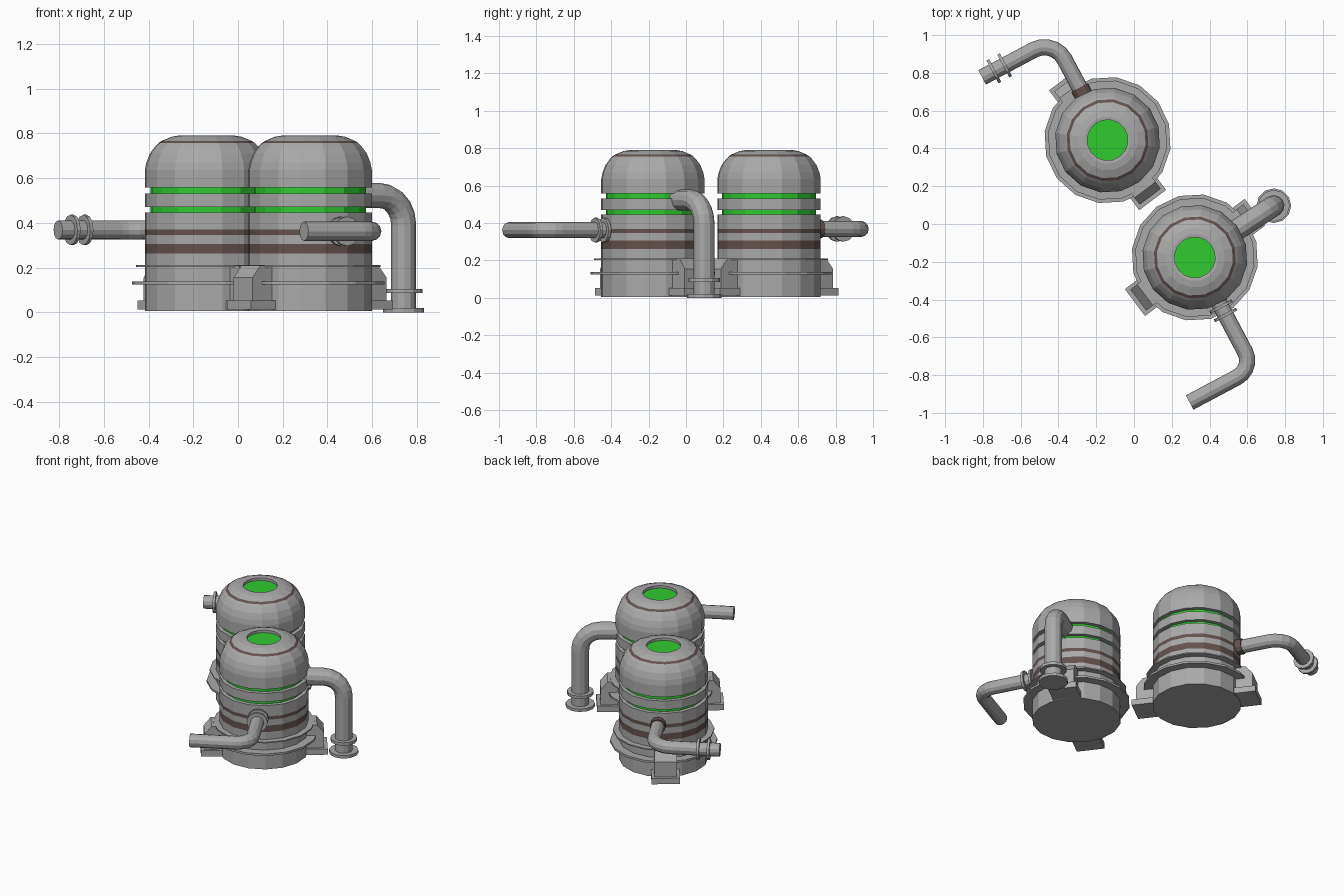
import bpy, bmesh
from math import cos, sin, pi, radians
from mathutils import Vector, Matrix

if "Cube" in bpy.data.objects:
    bpy.data.objects.remove(bpy.data.objects["Cube"])


def material(name, col):
    m = bpy.data.materials.new(name)
    m.diffuse_color = (*col, 1)
    m.use_nodes = True
    m.node_tree.nodes["Principled BSDF"].inputs["Base Color"].default_value = m.diffuse_color
    return m


GREY = material("grey_metal", (0.4, 0.4, 0.4))
GREEN = material("green_glow", (0.03, 0.6, 0.03))
BROWN = material("brown_band", (0.13, 0.085, 0.075))
SIDES = 16


def finish(name, bm, mats=(GREY,)):
    bmesh.ops.recalc_face_normals(bm, faces=bm.faces[:])
    me = bpy.data.meshes.new(name)
    bm.to_mesh(me)
    bm.free()
    for m in mats:
        me.materials.append(m)
    ob = bpy.data.objects.new(name, me)
    bpy.context.collection.objects.link(ob)
    return ob


def lathe(name, profile, loc, turn):
    """profile: (radius, z, material of the strip above this point)"""
    bm = bmesh.new()
    rings = [[bm.verts.new((r * cos(turn + 2 * pi * i / SIDES),
                            r * sin(turn + 2 * pi * i / SIDES), z))
              for i in range(SIDES)] for r, z, _ in profile]
    for k in range(len(rings) - 1):
        a, b = rings[k], rings[k + 1]
        for i in range(SIDES):
            j = (i + 1) % SIDES
            bm.faces.new((a[i], a[j], b[j], b[i])).material_index = profile[k][2]
    bm.faces.new(rings[0][::-1])
    bm.faces.new(rings[-1]).material_index = profile[-1][2]
    ob = finish(name, bm, (GREY, GREEN, BROWN))
    ob.location = loc
    return ob


def disc(name, centre, axis, r, thick, mat=GREY, sides=12):
    bm = bmesh.new()
    rot = Vector(axis).to_track_quat('Z', 'Y').to_matrix().to_4x4()
    bmesh.ops.create_cone(bm, cap_ends=True, segments=sides, radius1=r, radius2=r,
                          depth=thick, matrix=Matrix.Translation(centre) @ rot)
    return finish(name, bm, (mat,))


def pipe(name, start, corner, end, r, fillet):
    """round tube through one rounded corner"""
    a = corner + (start - corner).normalized() * fillet
    b = corner + (end - corner).normalized() * fillet
    n = 5
    pts = [start]
    centre = a + b - corner
    for i in range(n + 1):
        t = i / n * pi / 2
        pts.append(centre + (a - centre) * cos(t) + (b - centre) * sin(t))
    pts.append(end)
    cu = bpy.data.curves.new(name, 'CURVE')
    cu.dimensions = '3D'
    cu.bevel_depth = r
    cu.bevel_resolution = 4
    cu.use_fill_caps = True
    sp = cu.splines.new('POLY')
    sp.points.add(len(pts) - 1)
    for p, q in zip(sp.points, pts):
        p.co = (*q, 1)
    sp.use_smooth = False
    cu.materials.append(GREY)
    ob = bpy.data.objects.new(name, cu)
    bpy.context.collection.objects.link(ob)
    bpy.ops.object.select_all(action='DESELECT')
    ob.select_set(True)
    bpy.context.view_layer.objects.active = ob
    bpy.ops.object.convert(target='MESH')


def extrude_side(name, outline, width, loc, angle):
    """side outline (radial, z) given a width, then turned about the tank axis"""
    bm = bmesh.new()
    f = bm.faces.new([bm.verts.new((x, -width / 2, z)) for x, z in outline])
    g = bmesh.ops.extrude_face_region(bm, geom=[f])["geom"]
    bmesh.ops.translate(bm, vec=(0, width, 0),
                        verts=[v for v in g if isinstance(v, bmesh.types.BMVert)])
    ob = finish(name, bm)
    ob.location = loc
    ob.rotation_euler.z = angle


R = 0.279
TANK = [(R, 0.005, 0), (R, 0.262, 2), (R, 0.306, 0), (R, 0.346, 2), (R, 0.369, 0),
        (R, 0.445, 0), (0.253, 0.445, 1), (0.253, 0.47, 0), (R, 0.47, 0),
        (R, 0.53, 0), (0.253, 0.53, 1), (0.253, 0.557, 0), (R, 0.557, 0),
        (R, 0.635, 0), (0.272, 0.67, 0), (0.256, 0.71, 0), (0.232, 0.742, 0),
        (0.218, 0.756, 2), (0.203, 0.766, 0), (0.16, 0.784, 0), (0.125, 0.79, 0),
        (0.108, 0.788, 0), (0.108, 0.77, 1)]


def tank(tag, loc, foot_angle):
    # body with dome, grooves and top window
    lathe("tank_body_" + tag, TANK, loc, foot_angle)
    # base flanges
    for k, (r, z0, z1) in enumerate(((0.336, 0.124, 0.138), (0.318, 0.203, 0.211))):
        lathe(f"base_flange_{k}_{tag}", [(r, z0, 0), (r, z1, 0)], loc, foot_angle)
    # two opposite feet, block plus slab
    for k in range(2):
        ang = foot_angle + k * pi
        extrude_side(f"foot_block_{k}_{tag}",
                     [(0.24, 0.02), (0.375, 0.02), (0.375, 0.155), (0.33, 0.21), (0.24, 0.21)],
                     0.14, loc, ang)
        extrude_side(f"foot_slab_{k}_{tag}",
                     [(0.24, 0.012), (0.397, 0.012), (0.397, 0.052), (0.24, 0.052)],
                     0.178, loc, ang)


A = Vector((-0.14, 0.444, 0))
B = Vector((0.322, -0.177, 0))
tank("back", A, radians(127))
tank("front", B, radians(37))

# back tank side pipe with brown collar and end rings
out = Vector((-0.47, 0.883, 0))
side = Vector((-0.883, -0.47, 0))
z = Vector((0, 0, 0.368))
corner = A + out * 0.605 + z
pipe("back_pipe", A + out * 0.22 + z, corner, corner + side * 0.43, 0.043, 0.12)
disc("back_pipe_collar", A + out * 0.285 + z, out, 0.05, 0.06, BROWN)
for k, d in enumerate((0.295, 0.36)):
    disc(f"back_pipe_ring_{k}", corner + side * d, side, 0.068, 0.016)

# front tank side pipe with rings at the tank
z = Vector((0, 0, 0.362))
out = -out
corner = B + out * 0.665 + z
pipe("front_pipe", B + out * 0.22 + z, corner, corner + side * 0.385, 0.043, 0.1)
for k, d in enumerate((0.295, 0.345)):
    disc(f"front_pipe_ring_{k}", B + out * d + z, out, 0.066, 0.016)

# drain pipe bending down to the floor
out = Vector((cos(radians(33.2)), sin(radians(33.2)), 0))
foot = B + out * 0.5
corner = foot + Vector((0, 0, 0.522))
pipe("drain_pipe", B + out * 0.2 + Vector((0, 0, 0.522)), corner,
     foot + Vector((0, 0, 0.01)), 0.056, 0.13)
for k, (h, r, t) in enumerate(((0.01, 0.092, 0.02), (0.095, 0.084, 0.02))):
    disc(f"drain_ring_{k}", foot + Vector((0, 0, h)), (0, 0, 1), r, t)
